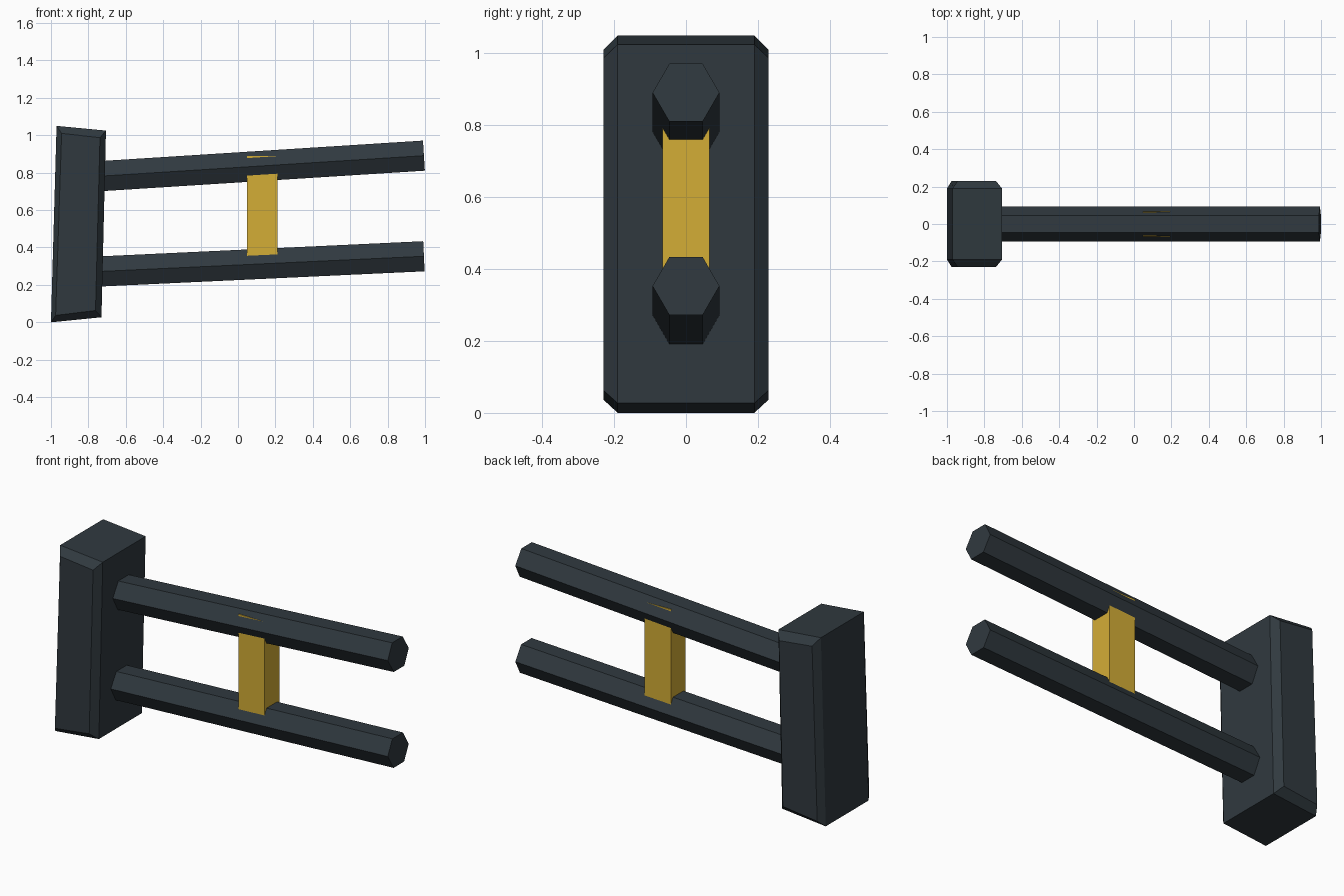
import bpy
import bmesh
import math
from mathutils import Vector

cube = bpy.data.objects.get("Cube")
if cube:
    bpy.data.objects.remove(cube, do_unlink=True)


def srgb(*rgb):
    return [((c / 255 + 0.055) / 1.055) ** 2.4 for c in rgb] + [1.0]


def material(name, colour):
    mat = bpy.data.materials.new(name)
    mat.use_nodes = True
    mat.diffuse_color = colour
    bsdf = mat.node_tree.nodes["Principled BSDF"]
    bsdf.inputs["Base Color"].default_value = colour
    bsdf.inputs["Roughness"].default_value = 0.7
    return mat


SLATE = material("dark slate", srgb(48, 57, 63))
GOLD = material("gold", srgb(212, 173, 54))


def loft(name, rings, mat):
    """Join equal rings of points into a closed solid."""
    bm = bmesh.new()
    loops = [[bm.verts.new(p) for p in ring] for ring in rings]
    count = len(loops[0])
    for a, b in zip(loops, loops[1:]):
        for i in range(count):
            j = (i + 1) % count
            bm.faces.new((a[i], a[j], b[j], b[i]))
    bm.faces.new(loops[0])
    bm.faces.new(loops[-1])
    bmesh.ops.recalc_face_normals(bm, faces=bm.faces)
    mesh = bpy.data.meshes.new(name)
    bm.to_mesh(mesh)
    bm.free()
    mesh.materials.append(mat)
    obj = bpy.data.objects.new(name, mesh)
    bpy.context.collection.objects.link(obj)
    return obj


# End block: leaning slab whose two broad sides rise to a smaller panel
outer = [(-1.0, 0.0), (-0.73, 0.027), (-0.706, 1.025), (-0.97, 1.05)]
inner = [(-0.975, 0.037), (-0.762, 0.063), (-0.738, 0.987), (-0.943, 1.01)]
layers = [(inner, -0.23), (outer, -0.19), (outer, 0.19), (inner, 0.23)]
loft("end_block", [[(x, y, z) for x, z in ring] for ring, y in layers], SLATE)


def hex_bar(name, start, end, radius):
    """Six-sided bar with corners pointing to the front and back."""
    start, end = Vector(start), Vector(end)
    side = Vector((0, 1, 0))
    up = (end - start).normalized().cross(side)
    rings = []
    for centre in (start, end):
        rings.append([centre + radius * (side * math.cos(a) + up * math.sin(a))
                      for a in (math.tau * k / 6 for k in range(6))])
    return loft(name, rings, SLATE)


# Two slightly rising bars rooted inside the block
hex_bar("upper_bar", (-0.82, 0, 0.776), (0.994, 0, 0.891), 0.093)
hex_bar("lower_bar", (-0.82, 0, 0.268), (0.994, 0, 0.353), 0.093)

# Gold spacer between the bars, sunk into both
rect = [(0.048, -0.066), (0.21, -0.066), (0.21, 0.066), (0.048, 0.066)]
loft("spacer", [[(x, y, z) for x, y in rect] for z in (0.29, 0.888)], GOLD)
